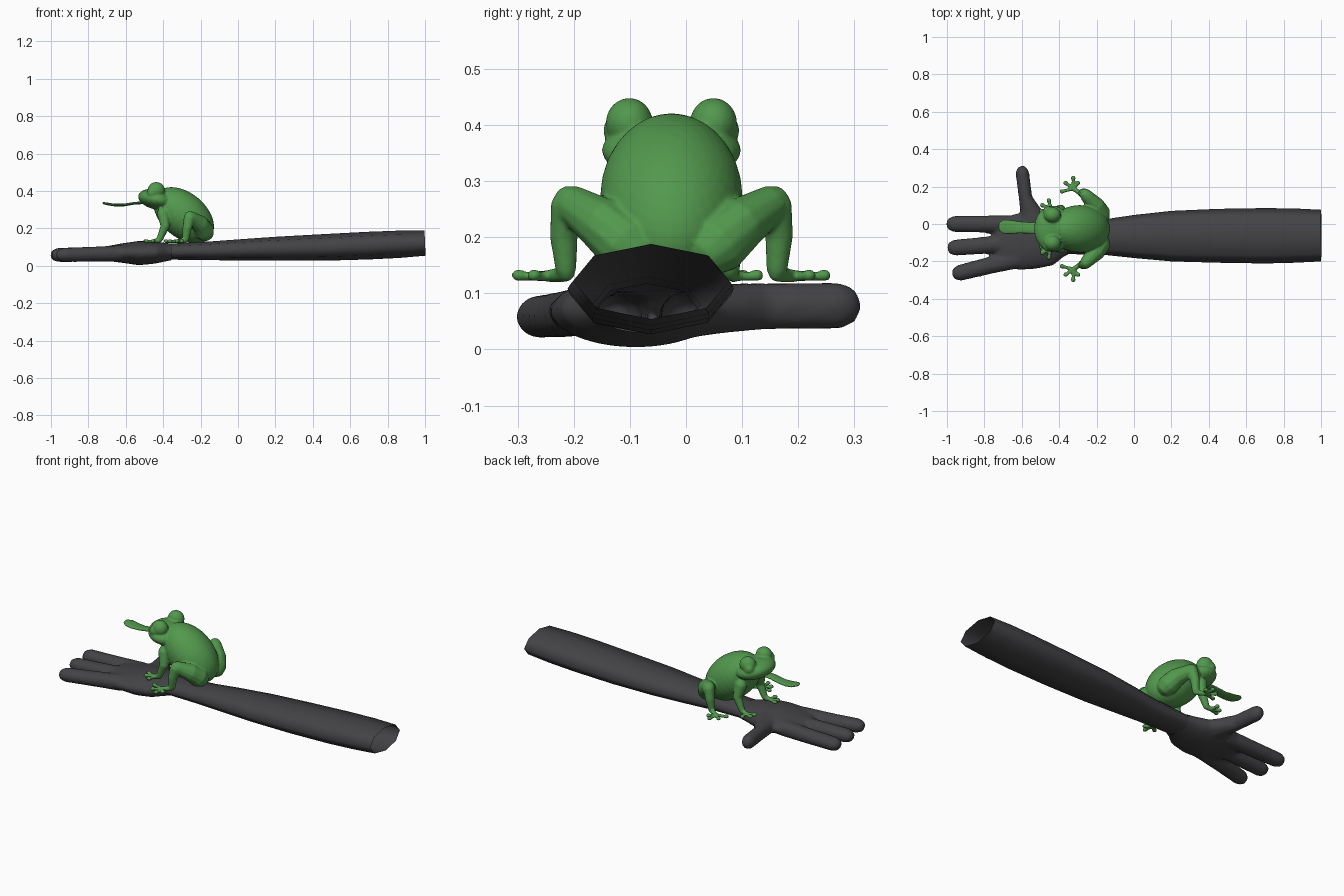
import bpy, bmesh, math
from mathutils import Vector, Matrix

def material(name, rgb):
    m = bpy.data.materials.new(name)
    m.diffuse_color = (*rgb, 1)
    return m

GREEN = material("frog green", (0.085, 0.315, 0.075))
BLACK = material("charcoal", (0.056, 0.056, 0.061))

def loft(bm, stations, n=12, cap=True):
    """Tube through (x, y, z, side radius, other radius), with rounded closed ends."""
    pts = [Vector(s[:3]) for s in stations]
    rad = [(s[3], s[-1]) for s in stations]
    rings = []
    last = len(pts) - 1
    for i, (p, (a, b)) in enumerate(zip(pts, rad)):
        d = (pts[min(i + 1, last)] - pts[max(i - 1, 0)]).normalized()
        side = d.cross(Vector((0, 0, 1)) if abs(d.z) < 0.9 else Vector((1, 0, 0))).normalized()
        up = side.cross(d)
        steps = [(0, 1)]
        if cap and i == 0:
            steps = [(-0.95, 0.31), (-0.7, 0.71), (0, 1)]
        if cap and i == last:
            steps = [(0, 1), (0.7, 0.71), (0.95, 0.31)]
        for off, k in steps:
            c = p + d * off * min(a, b)
            rings.append([bm.verts.new(c + side * a * k * math.cos(t) + up * b * k * math.sin(t))
                          for t in (2 * math.pi * j / n for j in range(n))])
    for r, q in zip(rings, rings[1:]):
        for j in range(n):
            bm.faces.new((r[j], r[(j + 1) % n], q[(j + 1) % n], q[j]))
    if cap:
        bm.faces.new(rings[0])
        bm.faces.new(rings[-1])

def ball(bm, loc, radii, tilt=0):
    m = Matrix.Translation(loc) @ Matrix.Rotation(tilt, 4, 'Y') @ Matrix.Diagonal((*radii, 1))
    bmesh.ops.create_uvsphere(bm, u_segments=32, v_segments=20, radius=1, matrix=m)

def finish(bm, name, mat, voxel=0, smooth=0):
    bmesh.ops.recalc_face_normals(bm, faces=bm.faces)
    me = bpy.data.meshes.new(name)
    bm.to_mesh(me)
    bm.free()
    me.materials.append(mat)
    ob = bpy.data.objects.new(name, me)
    bpy.context.collection.objects.link(ob)
    bpy.ops.object.select_all(action='DESELECT')
    bpy.context.view_layer.objects.active = ob
    ob.select_set(True)
    if voxel:   # fuse the overlapping volumes into one skin
        r = ob.modifiers.new("fuse", 'REMESH')
        r.mode, r.voxel_size = 'VOXEL', voxel
        s = ob.modifiers.new("soften", 'SMOOTH')
        s.factor, s.iterations = 0.5, smooth
        bpy.ops.object.modifier_apply(modifier="fuse")
        bpy.ops.object.modifier_apply(modifier="soften")
    bpy.ops.object.shade_smooth()
    return ob

# forearm: open eight-sided sleeve
bm = bmesh.new()
loft(bm, [(-0.37, -0.07, 0.075, 0.09, 0.042), (-0.15, -0.07, 0.08, 0.096, 0.05),
          (0.0, -0.067, 0.085, 0.115, 0.056), (0.2, -0.065, 0.091, 0.135, 0.064),
          (0.45, -0.063, 0.098, 0.144, 0.071), (0.7, -0.063, 0.108, 0.148, 0.074),
          (0.86, -0.062, 0.115, 0.145, 0.073), (1.0, -0.062, 0.121, 0.138, 0.067)], 8, False)
finish(bm, "forearm", BLACK)

# hand: palm, three fingers and thumb
bm = bmesh.new()
loft(bm, [(-0.71, -0.1, 0.065, 0.13, 0.038), (-0.62, -0.095, 0.068, 0.152, 0.052),
          (-0.53, -0.09, 0.068, 0.15, 0.065), (-0.45, -0.085, 0.071, 0.138, 0.06),
          (-0.39, -0.072, 0.073, 0.105, 0.05), (-0.34, -0.07, 0.075, 0.09, 0.042),
          (-0.3, -0.07, 0.076, 0.09, 0.042)], 24)
for base_y, tip_y, tip_x in ((0.0, 0.0, -0.965), (-0.1, -0.127, -0.96), (-0.19, -0.262, -0.935)):
    loft(bm, [(-0.62, base_y, 0.067, 0.048, 0.045), (-0.76, base_y * 0.6 + tip_y * 0.4, 0.062, 0.047, 0.042),
              (tip_x, tip_y, 0.058, 0.044, 0.039)], 10)
loft(bm, [(-0.53, -0.02, 0.07, 0.1, 0.055), (-0.55, 0.06, 0.073, 0.06, 0.046),
          (-0.58, 0.14, 0.077, 0.037, 0.043), (-0.597, 0.275, 0.078, 0.037, 0.043)], 10)
hand = finish(bm, "hand", BLACK, 0.01, 4)
bm = bmesh.new()
bm.from_mesh(hand.data)
bmesh.ops.delete(bm, geom=[v for v in bm.verts if v.co.x > -0.35], context='VERTS')
bm.to_mesh(hand.data)
bm.free()

# frog: body, head, eyes and legs fused together
CY = -0.026
bm = bmesh.new()
ball(bm, (-0.29, CY, 0.27), (0.186, 0.127, 0.12), math.radians(40))
ball(bm, (-0.435, CY, 0.355), (0.1, 0.124, 0.054), math.radians(12))
for s in (-1, 1):
    def limb(*stations):
        loft(bm, [(x, CY + s * d, z, r) for x, d, z, r in stations])
    ball(bm, (-0.437, CY + s * 0.075, 0.403), (0.046, 0.042, 0.045))
    ball(bm, (-0.457, CY + s * 0.094, 0.39), (0.03, 0.027, 0.03))
    # hind leg
    limb((-0.18, 0.08, 0.185, 0.055), (-0.205, 0.125, 0.225, 0.048), (-0.255, 0.178, 0.26, 0.034))
    limb((-0.258, 0.183, 0.258, 0.032), (-0.272, 0.192, 0.2, 0.025), (-0.28, 0.188, 0.142, 0.019))
    limb((-0.28, 0.187, 0.135, 0.015), (-0.325, 0.215, 0.131, 0.012))
    # front leg
    limb((-0.4, 0.085, 0.28, 0.034), (-0.39, 0.105, 0.21, 0.025), (-0.42, 0.105, 0.14, 0.017))
    limb((-0.42, 0.105, 0.137, 0.015), (-0.45, 0.11, 0.131, 0.012))
    # toes with round pads
    for start, tips in (((-0.325, 0.215), ((-0.385, 0.2), (-0.365, 0.245), (-0.325, 0.272), (-0.3, 0.245))),
                        ((-0.445, 0.108), ((-0.495, 0.095), (-0.49, 0.127), (-0.455, 0.152)))):
        for tip in tips:
            limb((*start, 0.131, 0.01), (*tip, 0.13, 0.0085))
            ball(bm, (tip[0], CY + s * tip[1], 0.132), (0.013, 0.013, 0.011))
finish(bm, "frog", GREEN, 0.005, 4)

# tongue: flat sagging strip with a wider tip
bm = bmesh.new()
loft(bm, [(-0.47, -0.023, 0.338, 0.032, 0.007), (-0.55, -0.021, 0.335, 0.03, 0.007),
          (-0.61, -0.018, 0.325, 0.031, 0.007), (-0.66, -0.016, 0.325, 0.037, 0.007),
          (-0.7, -0.014, 0.331, 0.037, 0.007), (-0.718, -0.014, 0.335, 0.022, 0.006)], 16)
finish(bm, "tongue", GREEN)
